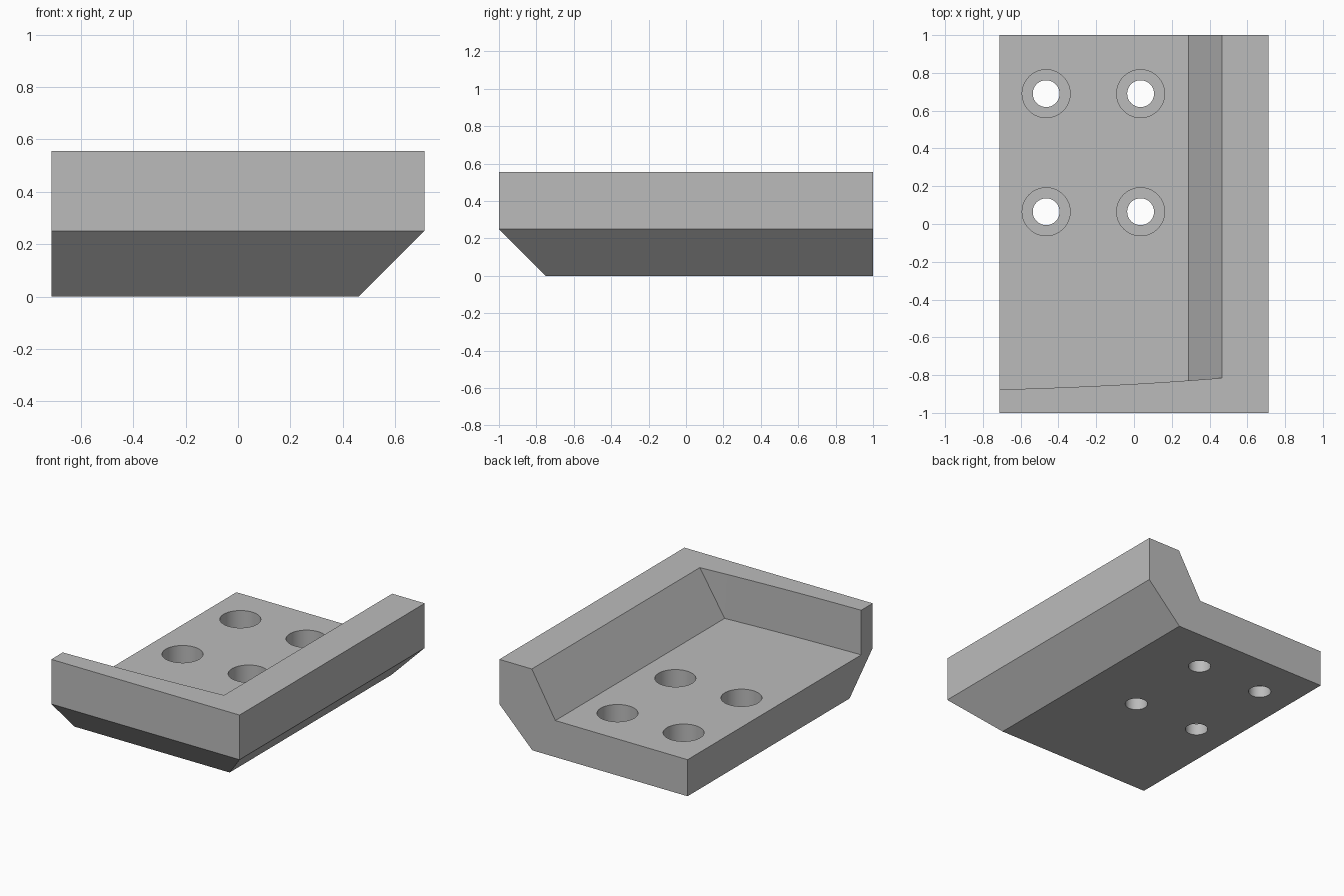
import bpy, bmesh

if "Cube" in bpy.data.objects:
    bpy.data.objects.remove(bpy.data.objects["Cube"])

W, L, H = 0.712, 1.0, 0.555      # half width, half length, full height
FLOOR, CUT = 0.25, 0.25          # floor height, underside chamfer

metal = bpy.data.materials.new("plain grey")
metal.diffuse_color = (0.5, 0.5, 0.5, 1)
metal.use_nodes = True
metal.node_tree.nodes["Principled BSDF"].inputs["Base Color"].default_value = metal.diffuse_color


def finish(bm, name):
    bmesh.ops.recalc_face_normals(bm, faces=bm.faces)
    mesh = bpy.data.meshes.new(name)
    bm.to_mesh(mesh)
    bm.free()
    mesh.materials.append(metal)
    obj = bpy.data.objects.new(name, mesh)
    bpy.context.collection.objects.link(obj)
    return obj


def cylinder(name, x, y, z0, z1, r):
    bm = bmesh.new()
    bmesh.ops.create_cone(bm, cap_ends=True, segments=64, radius1=r, radius2=r, depth=z1 - z0)
    bmesh.ops.translate(bm, verts=bm.verts, vec=(x, y, (z0 + z1) / 2))
    return finish(bm, name)


def subtract(target, cutter):
    mod = target.modifiers.new("cut", 'BOOLEAN')
    mod.operation, mod.solver, mod.object = 'DIFFERENCE', 'EXACT', cutter
    bpy.context.view_layer.objects.active = target
    bpy.ops.object.modifier_apply(modifier=mod.name)
    bpy.data.objects.remove(cutter)


# Outer block, chamfered underneath along the front and right sides
bm = bmesh.new()
rings = []
for x1, y0, z in ((W - CUT, -L + CUT, 0), (W, -L, FLOOR), (W, -L, H)):
    rings.append([bm.verts.new(p) for p in ((-W, y0, z), (x1, y0, z), (x1, L, z), (-W, L, z))])
for a, b in zip(rings, rings[1:]):
    for i in range(4):
        j = (i + 1) % 4
        bm.faces.new((a[i], a[j], b[j], b[i]))
bm.faces.new(rings[0])
bm.faces.new(rings[-1])
bmesh.ops.dissolve_limit(bm, angle_limit=0.001, verts=bm.verts, edges=bm.edges)
body = finish(bm, "bracket_body")

# Pocket with a sloped right wall and a gently curved front wall
FOOT, RIM = 0.288, 0.466
xs = [-0.8 + (FOOT + 0.8) * i / 16 for i in range(17)]
xs += [FOOT + 0.0445 * i for i in range(1, 7)]
bm = bmesh.new()
rings = []
for x in xs:
    t = x + W
    y = -0.876 + 0.0244 * t + 0.0231 * t * t
    z = FLOOR + max(0, x - FOOT) * (H - FLOOR) / (RIM - FOOT)
    rings.append([bm.verts.new(p) for p in ((x, y, z), (x, 1.1, z), (x, 1.1, 0.9), (x, y, 0.9))])
for a, b in zip(rings, rings[1:]):
    for i in range(4):
        j = (i + 1) % 4
        bm.faces.new((a[i], a[j], b[j], b[i]))
bm.faces.new(rings[0])
bm.faces.new(rings[-1])
subtract(body, finish(bm, "pocket_cutter"))

# Four counterbored bolt holes
for x in (-0.465, 0.035):
    for y in (0.065, 0.69):
        subtract(body, cylinder("counterbore_cutter", x, y, 0.08, 0.4, 0.127))
        subtract(body, cylinder("bolt_hole_cutter", x, y, -0.1, 0.2, 0.071))

# Merge leftover flat strips, keep sharp edges
bm = bmesh.new()
bm.from_mesh(body.data)
bmesh.ops.dissolve_limit(bm, angle_limit=0.001, verts=bm.verts, edges=bm.edges)
bm.to_mesh(body.data)
bm.free()
body.select_set(True)
bpy.context.view_layer.objects.active = body
bpy.ops.object.shade_smooth_by_angle()
